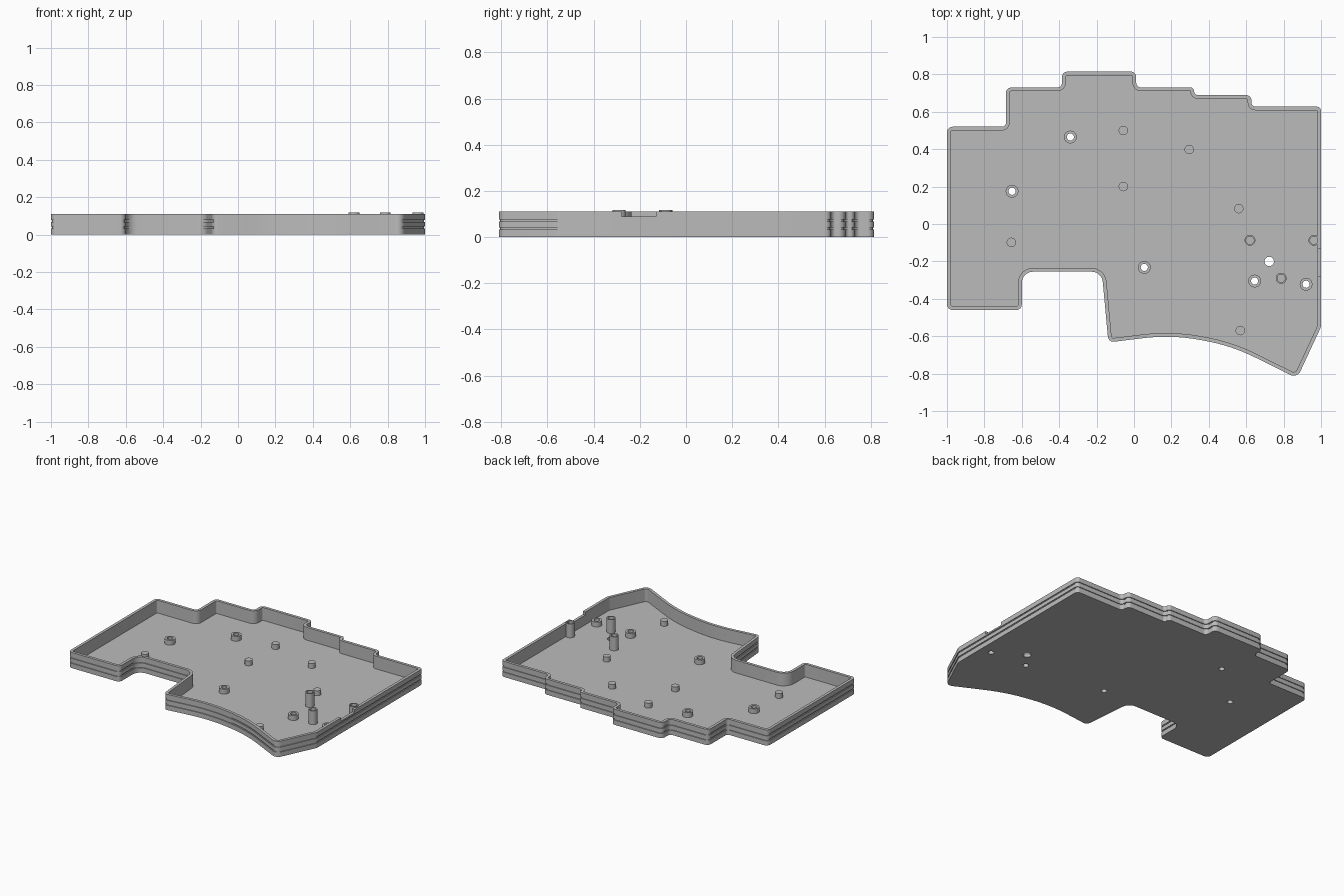
import bpy, bmesh, math
from mathutils import Vector, Matrix

cube = bpy.data.objects.get("Cube")
if cube:
    bpy.data.objects.remove(cube)

grey = bpy.data.materials.new("matte grey")
grey.use_nodes = True
COLOUR = (0.5, 0.5, 0.5, 1)
grey.diffuse_color = COLOUR
grey.node_tree.nodes["Principled BSDF"].inputs["Base Color"].default_value = COLOUR

HEIGHT, FLOOR, WALL, GROOVE = 0.11, 0.02, 0.02, 0.006
POST_TOP, TALL_TOP = 0.054, 0.117

# Outline corners, clockwise from above: x, y, corner radius
OUTLINE = [
    (-1, 0.52, 0.03), (-0.685, 0.52, 0.021), (-0.685, 0.73, 0.03),
    (-0.385, 0.73, 0.025), (-0.385, 0.815, 0.03), (0.012, 0.815, 0.03),
    (0.012, 0.73, 0.025), (0.322, 0.73, 0.021), (0.322, 0.69, 0.018),
    (0.628, 0.69, 0.03), (0.628, 0.628, 0.021), (1, 0.628, 0.025),
    (1, -0.55, 0.05), (0.872, -0.825, 0.04), (0.52, -0.65, 1),
    (0.2, -0.592, 1), (-0.137, -0.633, 0.03), (-0.172, -0.255, 0.06),
    (-0.6, -0.255, 0.06), (-0.6, -0.46, 0.03), (-1, -0.46, 0.03),
]


def outline_ring(inset, steps=8):
    """Rounded outline moved inward by inset; every ring has equal vertex count."""
    points = []
    for i, (x, y, radius) in enumerate(OUTLINE):
        p = Vector((x, y))
        d_in = (p - Vector(OUTLINE[i - 1][:2])).normalized()
        d_out = (Vector(OUTLINE[(i + 1) % len(OUTLINE)][:2]) - p).normalized()
        n_in, n_out = Vector((d_in.y, -d_in.x)), Vector((d_out.y, -d_out.x))
        mitre = (n_in + n_out) / (1 + n_in.dot(n_out))
        turn = 1 if d_in.cross(d_out) < 0 else -1
        r = max(radius - turn * inset, 0.002)
        centre = p + mitre * (inset + turn * r)
        sweep = -turn * d_in.angle(d_out)
        for s in range(steps + 1):
            spoke = Matrix.Rotation(sweep * s / steps, 2) @ (-turn * n_in)
            points.append(centre + spoke * r)
    return points


def finish(bm, name):
    bmesh.ops.recalc_face_normals(bm, faces=bm.faces)
    mesh = bpy.data.meshes.new(name)
    bm.to_mesh(mesh)
    bm.free()
    mesh.materials.append(grey)
    obj = bpy.data.objects.new(name, mesh)
    bpy.context.collection.objects.link(obj)
    return obj


def smooth(obj):
    bpy.ops.object.select_all(action='DESELECT')
    obj.select_set(True)
    bpy.context.view_layer.objects.active = obj
    bpy.ops.object.shade_smooth_by_angle(angle=math.radians(30))


def bridge(bm, a, b):
    for i in range(len(a)):
        j = (i + 1) % len(a)
        bm.faces.new((a[i], a[j], b[j], b[i]))


def lathe(name, x, y, profile, sides=32):
    """Turn a radius/height profile; a radius of zero closes the end."""
    bm = bmesh.new()
    last = None
    for r, z in profile:
        if r == 0:
            bm.faces.new(last)
            break
        ring = []
        for k in range(sides):
            a = math.tau * k / sides
            ring.append(bm.verts.new((x + r * math.cos(a), y + r * math.sin(a), z)))
        if last:
            bridge(bm, last, ring)
        last = ring
    smooth(finish(bm, name))


# Tray: stacked outline rings, with two grooves round the outside
levels = [(0, 0)]
for low in (0.033, 0.068):
    high = low + 0.009
    levels += [(0, low), (GROOVE, low), (GROOVE, high), (0, high)]
levels += [(0, HEIGHT), (WALL, HEIGHT), (WALL, FLOOR)]
bm = bmesh.new()
rings = [[bm.verts.new((p.x, p.y, z)) for p in outline_ring(inset)] for inset, z in levels]
for a, b in zip(rings, rings[1:]):
    bridge(bm, a, b)
bm.faces.new(rings[0])
bm.faces.new(rings[-1])
tray = finish(bm, "case_tray")

# Screw holes through the floor and the port opening in the left wall
STANDOFFS = [(-0.34, 0.465), (-0.652, 0.175), (0.055, -0.232),
             (0.645, -0.305), (0.92, -0.322)]
HOLE = 0.019
bm = bmesh.new()
for x, y, r in [(x, y, HOLE) for x, y in STANDOFFS] + [(0.723, -0.2, 0.025)]:
    bmesh.ops.create_cone(bm, cap_ends=True, segments=32, radius1=r, radius2=r,
                          depth=0.1, matrix=Matrix.Translation((x, y, 0)))
bmesh.ops.create_cube(bm, size=1, matrix=Matrix.Translation((1, -0.205, 0.138))
                      @ Matrix.Diagonal((0.1, 0.15, 0.1, 1)))
cutter = finish(bm, "hole_cutter")
cutter.hide_render = True
cut = tray.modifiers.new("holes", 'BOOLEAN')
cut.operation = 'DIFFERENCE'
cut.solver = 'EXACT'
cut.object = cutter
bpy.context.view_layer.objects.active = tray
bpy.ops.object.modifier_apply(modifier=cut.name)
bpy.data.objects.remove(cutter)
smooth(tray)

# Hollow screw standoffs
for i, (x, y) in enumerate(STANDOFFS):
    lathe(f"standoff_{i + 1}", x, y, [(0.034, FLOOR), (0.034, POST_TOP),
                                      (HOLE, POST_TOP), (HOLE, FLOOR)])

# Plain support pegs
PEGS = [(-0.057, 0.5), (0.295, 0.398), (-0.057, 0.2),
        (0.56, 0.082), (-0.656, -0.098), (0.568, -0.57)]
for i, (x, y) in enumerate(PEGS):
    lathe(f"support_peg_{i + 1}", x, y, [(0.025, FLOOR), (0.025, POST_TOP), (0, POST_TOP)])

# Tall posts with blind holes
for i, (x, y) in enumerate([(0.62, -0.087), (0.787, -0.29), (0.962, -0.087)]):
    lathe(f"tall_post_{i + 1}", x, y, [(0.029, FLOOR), (0.029, TALL_TOP), (0.021, TALL_TOP),
                                       (0.021, 0.08), (0, 0.08)])
